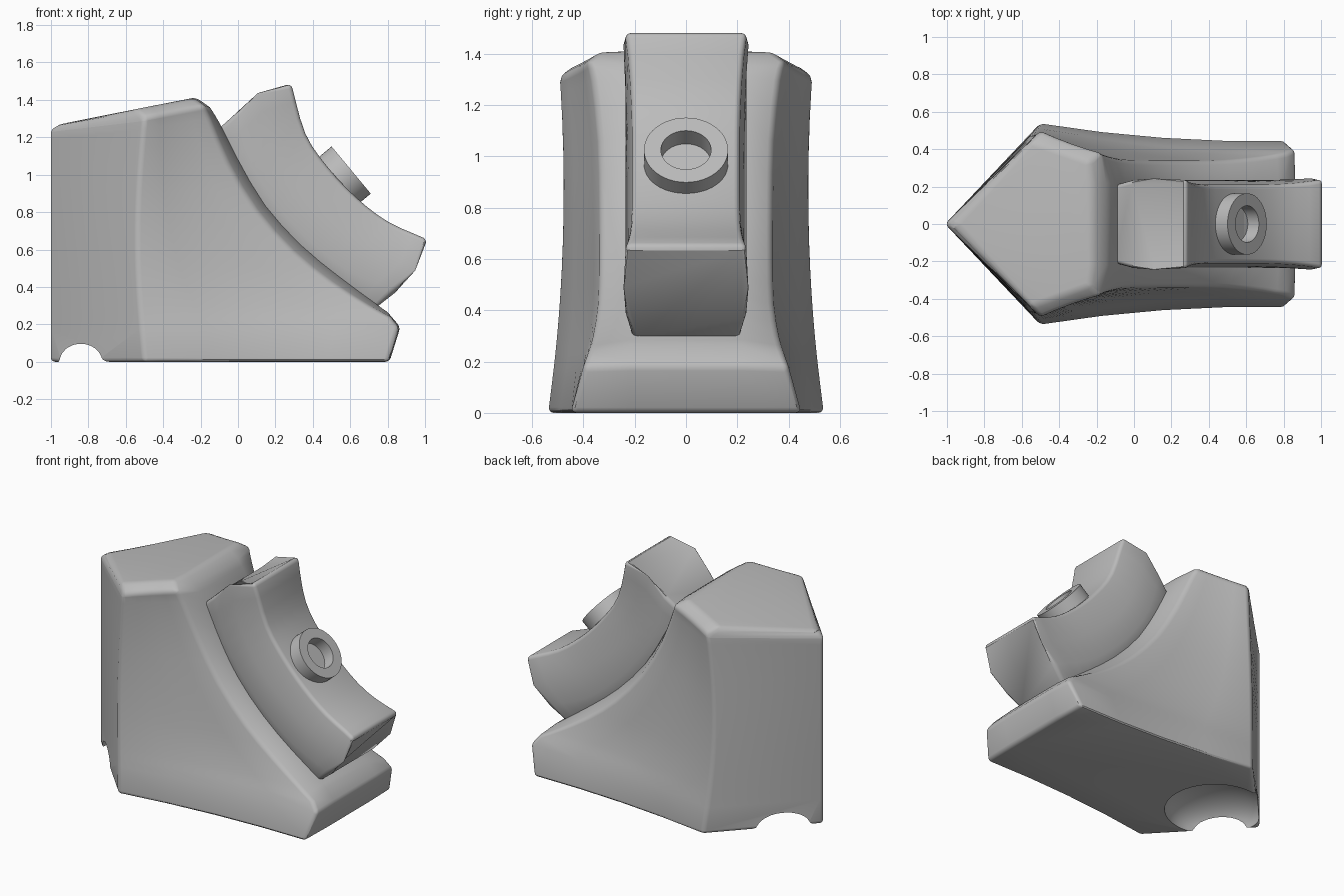
import bpy, bmesh, math
from mathutils import Vector

cube = bpy.data.objects.get("Cube")
if cube:
    bpy.data.objects.remove(cube)

grey = bpy.data.materials.new("plain grey")
grey.use_nodes = True
grey.diffuse_color = (0.5, 0.5, 0.5, 1)
grey.node_tree.nodes["Principled BSDF"].inputs["Base Color"].default_value = (0.5, 0.5, 0.5, 1)


def catmull(rows, steps=3):
    """Smoothly densify a list of equal-length number rows."""
    rows = [Vector(r) for r in rows]
    out = []
    for i in range(len(rows) - 1):
        b, c = rows[i], rows[i + 1]
        a = rows[i - 1] if i else b * 2 - c
        d = rows[i + 2] if i + 2 < len(rows) else c * 2 - b
        for k in range(steps):
            t = k / steps
            out.append(0.5 * (2 * b + (c - a) * t + (2 * a - 5 * b + 4 * c - d) * t * t
                              + (3 * b - a - 3 * c + d) * t ** 3))
    return out + [rows[-1]]


def loft(name, rings):
    """Skin closed rings of equal size and cap both ends."""
    bm = bmesh.new()
    loops = [[bm.verts.new(p) for p in ring] for ring in rings]
    n = len(loops[0])
    for a, b in zip(loops, loops[1:]):
        for i in range(n):
            j = (i + 1) % n
            bm.faces.new((a[i], a[j], b[j], b[i]))
    bm.faces.new(loops[0])
    bm.faces.new(loops[-1])
    bmesh.ops.recalc_face_normals(bm, faces=bm.faces)
    me = bpy.data.meshes.new(name)
    bm.to_mesh(me)
    bm.free()
    me.materials.append(grey)
    ob = bpy.data.objects.new(name, me)
    bpy.context.collection.objects.link(ob)
    return ob


def select(ob):
    bpy.ops.object.select_all(action='DESELECT')
    ob.select_set(True)
    bpy.context.view_layer.objects.active = ob


def bevel(ob, width):
    m = ob.modifiers.new("rounding", 'BEVEL')
    m.width, m.segments = width, 3
    m.limit_method, m.angle_limit = 'ANGLE', math.radians(32)
    select(ob)
    bpy.ops.object.modifier_apply(modifier=m.name)


def smooth(ob, angle=32):
    select(ob)
    bpy.ops.object.shade_smooth_by_angle(angle=math.radians(angle))


def mirrored(points):
    """Add the -y half of a ring, sharing points on the centre plane."""
    return points + [Vector((p.x, -p.y, p.z)) for p in reversed(points) if p.y > 0.001]


def body_ring(tip, corner, rim, lip, dent):
    ring = [tip, corner]
    for s in (0.25, 0.5, 0.75):
        p = corner.lerp(rim, s)
        p.y -= dent * 4 * s * (1 - s)
        ring.append(p)
    return mirrored(ring + [rim, lip])


# Wedge body: each row is rim x, rim z, rim y, lip x, lip z
foot = [(0.805, 0, 0.45, 0.81, 0), (0.862, 0.18, 0.40, 0.868, 0.185)]
curve = [(0.82, 0.235, 0.38, 0.80, 0.265), (0.70, 0.30, 0.36, 0.73, 0.315),
         (0.50, 0.425, 0.34, 0.54, 0.455), (0.30, 0.585, 0.335, 0.34, 0.62),
         (0.10, 0.81, 0.335, 0.145, 0.835), (-0.05, 1.06, 0.34, 0, 1.08),
         (-0.15, 1.30, 0.365, -0.095, 1.27), (-0.18, 1.37, 0.385, -0.15, 1.36)]
rings = []
for rx, rz, ry, lx, lz in foot + [tuple(r) for r in catmull(curve, 2)]:
    t = rz / 1.37
    z = 1.31 * t
    half = 0.54 - 0.135 * z + 0.079 * z * z
    rings.append(body_ring(Vector((-1.01, 0, 1.25 * t)),
                           Vector((-0.5 - 0.04 * math.sin(math.pi * t), half, z)),
                           Vector((rx, ry, rz)), Vector((lx, 0.22, lz)),
                           0.03 * (rx + 0.5) / 1.3))
rings.append(body_ring(Vector((-0.95, 0, 1.27)), Vector((-0.55, 0.44, 1.35)),
                       Vector((-0.24, 0.33, 1.41)), Vector((-0.22, 0.22, 1.41)), 0))
body = loft("wedge_body", rings)
bevel(body, 0.03)

# Shallow domed recess under the back corner
bpy.ops.mesh.primitive_uv_sphere_add(segments=48, ring_count=24, radius=1,
                                     location=(-0.65, 0, 0))
cutter = bpy.context.object
cutter.name = "recess_cutter"
cutter.scale = (0.31, 0.31, 0.18)
cutter.hide_render = True
cutter.data.materials.append(grey)
cut = body.modifiers.new("recess", 'BOOLEAN')
cut.operation, cut.solver, cut.object = 'DIFFERENCE', 'EXACT', cutter
select(body)
bpy.ops.object.modifier_apply(modifier=cut.name)
bpy.data.objects.remove(cutter)
smooth(body)

# Curved arm: profile lines (x, z) from the neck out to the saddle face
neck = [(-0.12, 1.23), (-0.02, 1.01), (0.13, 0.79), (0.33, 0.57), (0.53, 0.41), (0.73, 0.28)]
shoulder = [(-0.01, 1.33), (0.08, 1.04), (0.22, 0.82), (0.38, 0.65), (0.57, 0.50), (0.83, 0.38)]
back = [(0.10, 1.45), (0.20, 1.12), (0.33, 0.91), (0.50, 0.75), (0.68, 0.62), (0.96, 0.48)]
saddle = [(0.285, 1.485), (0.36, 1.22), (0.48, 1.04), (0.63, 0.88), (0.80, 0.75), (1.01, 0.655)]
lines = [catmull(l) for l in (neck, shoulder, back, saddle)]
count = len(lines[0])
rings = []
for i in range(count):
    flare = (2 * i / (count - 1) - 1) ** 4
    widths = (0.205, 0.235, 0.225 + 0.02 * flare, 0.208 + 0.03 * flare)
    rings.append(mirrored([Vector((l[i].x, w, l[i].y)) for l, w in zip(lines, widths)]))
arm = loft("curved_arm", rings)
bevel(arm, 0.022)
smooth(arm)

# Raised collar with a blind hole
centre = Vector((0.605, 0, 1.025))
axis = Vector((0.77, 0, 0.64)).normalized()
side = Vector((0, 1, 0))
up = axis.cross(side)
rings = []
for r, h in ((0.164, -0.14), (0.164, 0), (0.098, 0), (0.098, -0.08)):
    rings.append([centre + axis * h + (side * math.cos(a) + up * math.sin(a)) * r
                  for a in (math.tau * k / 48 for k in range(48))])
smooth(loft("collar", rings))
